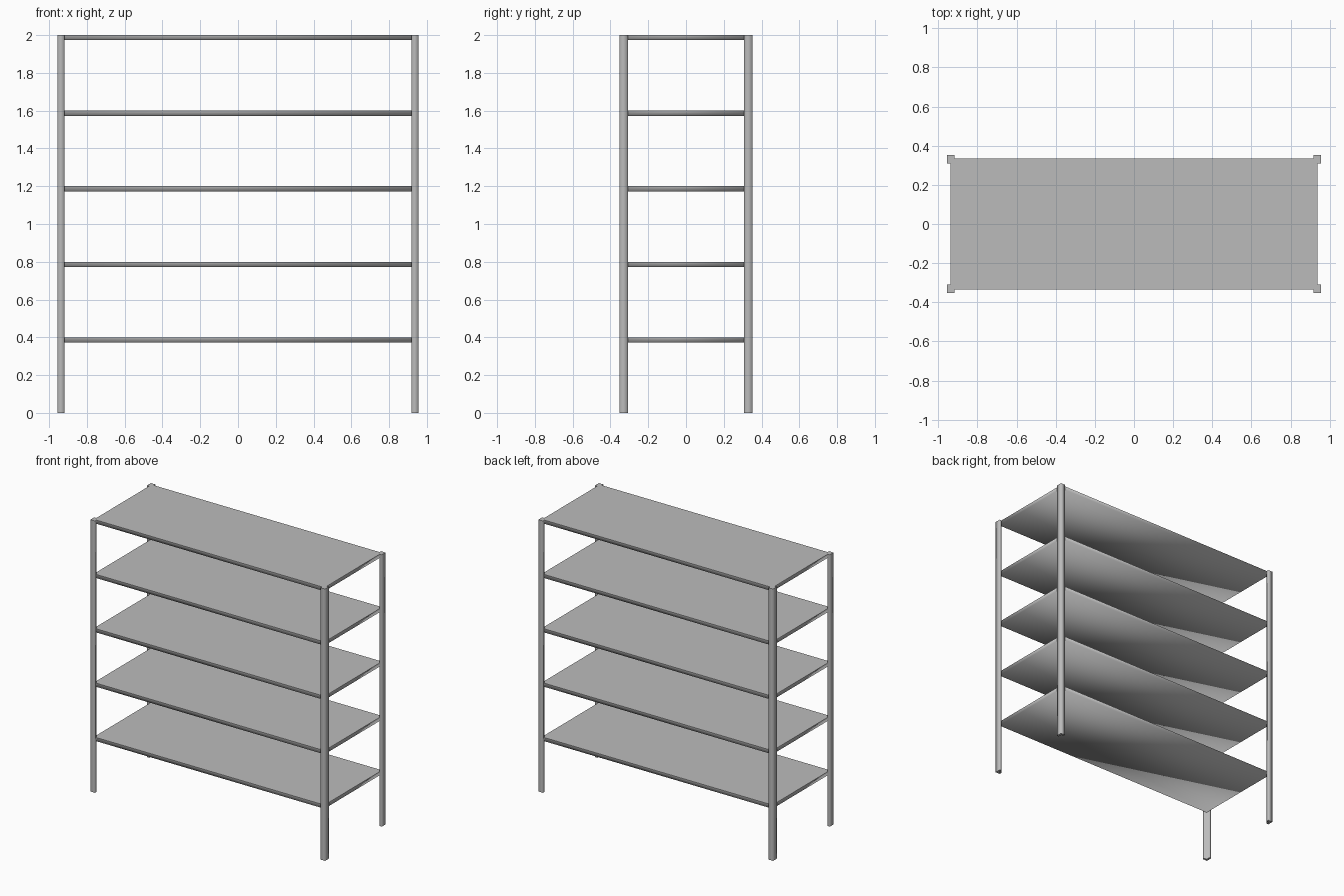
import bpy
import bmesh

# Remove the default cube
cube = bpy.data.objects.get("Cube")
if cube:
    bpy.data.objects.remove(cube, do_unlink=True)

HEIGHT = 2.0
POST_X, POST_Y = 0.955, 0.352      # outer corner of the posts
LEG_X, LEG_Y = 0.037, 0.044        # lengths of the angle legs
WALL = 0.017                       # angle thickness
SHELF_T = 0.027
SHELF_COUNT = 5

grey = bpy.data.materials.new("Grey metal")
grey.use_nodes = True
grey.diffuse_color = (0.5, 0.5, 0.5, 1)
grey.node_tree.nodes["Principled BSDF"].inputs["Base Color"].default_value = (0.5, 0.5, 0.5, 1)


def extrude_profile(name, profile, z0, z1, is_sharp):
    """Closed prism over a profile, smooth except where is_sharp(edge)."""
    bm = bmesh.new()
    base = bm.faces.new([bm.verts.new((x, y, z0)) for x, y in profile])
    grown = bmesh.ops.extrude_face_region(bm, geom=[base], use_keep_orig=True)
    for v in grown["geom"]:
        if isinstance(v, bmesh.types.BMVert):
            v.co.z = z1
    bmesh.ops.recalc_face_normals(bm, faces=bm.faces[:])
    for f in bm.faces:
        f.smooth = True
    for e in bm.edges:
        e.smooth = not is_sharp(e)
    mesh = bpy.data.meshes.new(name)
    bm.to_mesh(mesh)
    bm.free()
    mesh.materials.append(grey)
    obj = bpy.data.objects.new(name, mesh)
    bpy.context.collection.objects.link(obj)
    return obj


def level(edge, z):
    return all(abs(v.co.z - z) < 1e-4 for v in edge.verts)


# Corner posts: L-shaped angle profile mirrored to each corner
for sy, depth in ((-1, "front"), (1, "back")):
    for sx, side in ((-1, "right"), (1, "left")):
        angle = [(0, 0), (LEG_X, 0), (LEG_X, WALL), (WALL, WALL), (WALL, LEG_Y), (0, LEG_Y)]
        profile = [(sx * (POST_X - x), sy * (POST_Y - y)) for x, y in angle]
        extrude_profile(f"{depth}_{side}_post", profile, 0, HEIGHT,
                        lambda e: level(e, 0) or level(e, HEIGHT))

# Shelves: thin slabs seated inside the angles, crisp around the top
sx, sy = POST_X - WALL, POST_Y - WALL
slab = [(-sx, -sy), (sx, -sy), (sx, sy), (-sx, sy)]
for i in range(SHELF_COUNT):
    top = HEIGHT * (i + 1) / SHELF_COUNT
    extrude_profile(f"shelf_{i + 1}", slab, top - SHELF_T, top,
                    lambda e: level(e, top))
